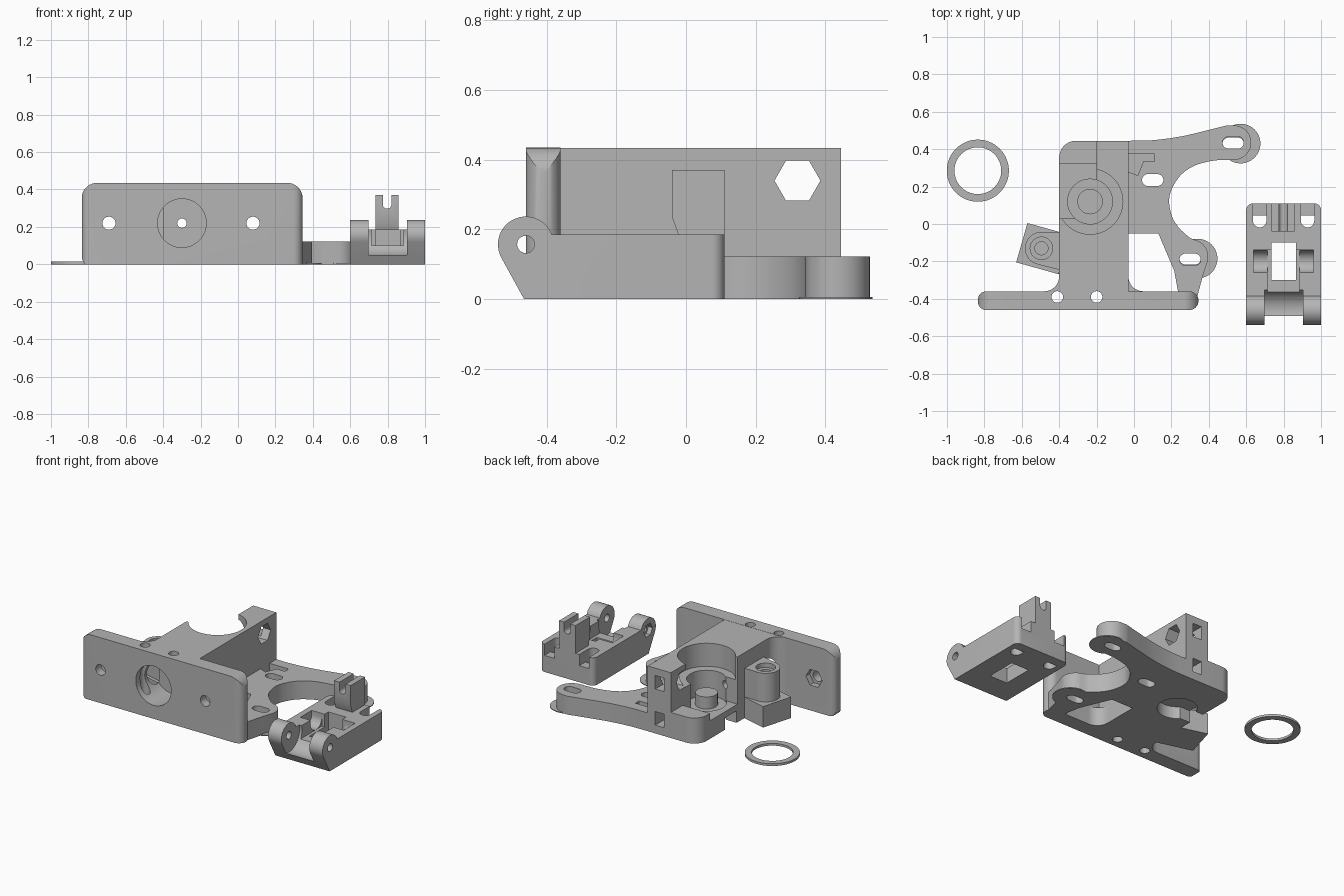
import bpy, bmesh, math
from mathutils import Vector

if "Cube" in bpy.data.objects:
    bpy.data.objects.remove(bpy.data.objects["Cube"], do_unlink=True)

grey = bpy.data.materials.new("plain_grey")
grey.use_nodes = True
grey.diffuse_color = (0.46, 0.46, 0.46, 1)
grey.node_tree.nodes["Principled BSDF"].inputs["Base Color"].default_value = (0.46, 0.46, 0.46, 1)


def prism(name, axis, pts, lo, hi):
    """Extrude a flat outline along an axis."""
    place = {"x": lambda p, w: (w, p[0], p[1]),
             "y": lambda p, w: (p[0], w, p[1]),
             "z": lambda p, w: (p[0], p[1], w)}[axis]
    bm = bmesh.new()
    ends = [[bm.verts.new(place(p, w)) for p in pts] for w in (lo, hi)]
    bm.faces.new(ends[0])
    bm.faces.new(ends[1])
    for i in range(len(pts)):
        j = (i + 1) % len(pts)
        bm.faces.new((ends[0][i], ends[0][j], ends[1][j], ends[1][i]))
    bmesh.ops.recalc_face_normals(bm, faces=bm.faces)
    me = bpy.data.meshes.new(name)
    bm.to_mesh(me)
    bm.free()
    me.materials.append(grey)
    ob = bpy.data.objects.new(name, me)
    bpy.context.scene.collection.objects.link(ob)
    return ob


def arc(cx, cy, r, start=0, end=360, n=40):
    last = n if end - start in (360, -360) else n - 1
    angles = [math.radians(start + (end - start) * i / last) for i in range(n)]
    return [(cx + r * math.cos(a), cy + r * math.sin(a)) for a in angles]


def rect(x0, x1, y0, y1):
    return [(x0, y0), (x1, y0), (x1, y1), (x0, y1)]


def slot(cx, cy, half, r):
    return arc(cx + half, cy, r, -90, 90, 12) + arc(cx - half, cy, r, 90, 270, 12)


def smooth(pts, steps=5):
    """Catmull-Rom curve through a few points."""
    p = [Vector(q) for q in [pts[0]] + pts + [pts[-1]]]
    out = []
    for a, b, c, d in zip(p, p[1:], p[2:], p[3:]):
        for i in range(steps):
            t = i / steps
            out.append(tuple(0.5 * (2 * b + (c - a) * t + (2 * a - 5 * b + 4 * c - d) * t ** 2
                                    + (3 * b - a - 3 * c + d) * t ** 3)))
    return out + [pts[-1]]


def combine(ob, op, *args):
    """Boolean a helper prism into an object and bake the result."""
    tool = prism("helper", *args)
    tool.hide_render = True
    mod = ob.modifiers.new("bool", "BOOLEAN")
    mod.operation, mod.solver, mod.object = op, "EXACT", tool
    bpy.context.view_layer.update()
    graph = bpy.context.evaluated_depsgraph_get()
    baked = bpy.data.meshes.new_from_object(ob.evaluated_get(graph))
    ob.modifiers.clear()
    ob.data = baked
    bpy.data.objects.remove(tool, do_unlink=True)


def cut(ob, *args):
    combine(ob, "DIFFERENCE", *args)


def add(ob, *args):
    combine(ob, "UNION", *args)


# Front mounting plate with rounded top corners and rounded ends
plate = [(-0.82, 0), (0.345, 0)] + arc(0.265, 0.355, 0.08, 0, 90, 10) \
    + arc(-0.755, 0.355, 0.08, 90, 180, 10) + [(-0.835, 0.03)]
mount = prism("mount_body", "y", plate, -0.46, -0.36)
ends = arc(0.295, -0.41, 0.05, -90, 90, 14) + arc(-0.79, -0.405, 0.045, 90, 180, 8) \
    + arc(-0.79, -0.415, 0.045, 180, 270, 8)
combine(mount, "INTERSECT", "z", ends, -0.1, 0.6)

# Low base plate with two curved mounting arms
arms = [(-0.2, -0.4), (-0.2, 0.445)] + smooth([(-0.03, 0.445), (0.1, 0.448), (0.25, 0.468),
                                               (0.4, 0.503), (0.5, 0.528)]) \
    + arc(0.535, 0.435, 0.092, 85, -85, 16) \
    + smooth([(0.5, 0.343), (0.42, 0.338), (0.32, 0.31), (0.24, 0.25), (0.19, 0.15),
              (0.2, 0.05), (0.24, -0.02), (0.3, -0.075)]) \
    + arc(0.305, -0.175, 0.092, 75, -15, 12) + [(0.37, -0.27), (0.335, -0.4)]
add(mount, "z", arms, 0, 0.122)

# Tall central block, filleted into the plate
block = [(-0.48, -0.37)] + arc(-0.48, -0.28, 0.08, -90, 0, 10) \
    + arc(-0.31, 0.355, 0.09, 180, 90, 12) + [(-0.03, 0.445), (-0.03, -0.37)]
add(mount, "z", block, 0, 0.434)

# Angled hinge lug on the left side
add(mount, "z", [(-0.57, 0.005), (-0.63, -0.205), (-0.39, -0.272), (-0.39, -0.045)], 0, 0.14)
lug = [(-0.38, -0.25)] + arc(-0.495, -0.13, 0.088, 255, 75, 20) + [(-0.38, -0.045)]
add(mount, "z", lug, 0.13, 0.33)
cut(mount, "z", arc(-0.495, -0.13, 0.06), 0.3, 0.5)
cut(mount, "z", arc(-0.495, -0.13, 0.035), 0.03, 0.5)

# Gear pocket and lowered back corner
cut(mount, "z", rect(-0.5, -0.2, 0.16, 0.32), 0.12, 0.6)
cut(mount, "z", rect(-0.5, -0.2, 0.31, 0.5), 0.17, 0.6)
cut(mount, "z", arc(-0.235, 0.12, 0.175, n=56), 0.28, 0.6)
cut(mount, "z", arc(-0.235, 0.12, 0.12, n=48), 0.11, 0.6)
cut(mount, "z", rect(-0.5, -0.235, 0.03, 0.17), 0.12, 0.6)
add(mount, "z", arc(-0.235, 0.12, 0.068), 0.09, 0.19)
cut(mount, "z", arc(-0.235, 0.12, 0.12, n=48), -0.1, 0.08)
cut(mount, "z", rect(-0.5, -0.3, 0.04, 0.16), -0.1, 0.08)

# Bore in the front plate, feed hole and bolt holes with nut recesses
cut(mount, "y", arc(-0.3, 0.22, 0.13, n=48), -0.6, -0.26)
cut(mount, "y", arc(-0.3, 0.22, 0.025, n=20), -0.6, 0.6)
for x in (-0.69, 0.08):
    cut(mount, "y", arc(x, 0.22, 0.035, n=24), -0.6, -0.2)
    cut(mount, "y", arc(x, 0.22, 0.06, n=6), -0.4, -0.3)
for x in (-0.41, -0.2):
    cut(mount, "z", arc(x, -0.39, 0.031, n=24), -0.1, 0.6)

# Window and slots in the base
window = [(-0.03, -0.05), (0.13, -0.05), (0.215, -0.25), (0.235, -0.36)] \
    + arc(0.05, -0.28, 0.08, 270, 180, 10)
cut(mount, "z", window, -0.1, 0.2)
for x, y in ((0.1, 0.235), (0.3, -0.19), (0.53, 0.435)):
    cut(mount, "z", slot(x, y, 0.025, 0.032), -0.1, 0.2)

# Nut slots in the back wall
cut(mount, "x", arc(0.32, 0.34, 0.066, n=6), -0.3, 0.1)
for z in (0.34, 0.1):
    cut(mount, "y", rect(-0.15, -0.085, z - 0.045, z + 0.045), 0.32, 0.6)
cut(mount, "z", [(-0.03, 0.375), (0.11, 0.375), (0.11, 0.335), (0.05, 0.335),
                 (0.02, 0.26), (-0.03, 0.28)], 0.06, 0.2)

# Thin pads under the arm ends
parts = [mount]
for i, (x, y) in enumerate(((0.57, 0.43), (0.34, -0.185))):
    pad = prism("arm_pad_%d" % (i + 1), "z", arc(x, y, 0.106, n=48), 0, 0.006)
    cut(pad, "z", slot(x - 0.04, y, 0.025, 0.032), -0.1, 0.2)
    parts.append(pad)

# Separate idler: side profile with a round hinge end
side = [(-0.465, 0), (0.11, 0), (0.11, 0.185), (-0.385, 0.185)] \
    + arc(-0.46, 0.157, 0.08, 25, 208, 24)
idler = prism("idler_lever", "x", side, 0.6, 1)
plan = [(0.6, -0.6), (1, -0.6)] + arc(0.965, 0.075, 0.035, 0, 90, 8) + arc(0.635, 0.075, 0.035, 90, 180, 8)
combine(idler, "INTERSECT", "z", plan, -0.1, 0.6)
cut(idler, "x", arc(-0.46, 0.157, 0.112), 0.697, 0.903)
cut(idler, "x", arc(-0.46, 0.157, 0.025, n=20), 0.5, 1.1)
cut(idler, "x", arc(-0.46, 0.157, 0.045, n=6), 0.5, 0.63)

# Bearing window and axle groove
cut(idler, "z", rect(0.735, 0.865, -0.3, -0.1), -0.1, 0.3)
cut(idler, "z", rect(0.715, 0.885, -0.38, -0.14), 0.1, 0.3)
cut(idler, "x", arc(-0.2, 0.16, 0.06, n=32), 0.64, 0.96)
cut(idler, "z", rect(0.64, 0.96, -0.26, -0.14), 0.16, 0.3)

# Spring post with a notch on top, and bolt slots beside it
post = [(-0.02, 0.1), (0.11, 0.1), (0.11, 0.37), (-0.04, 0.37), (-0.04, 0.235), (-0.02, 0.18)]
add(idler, "x", post, 0.735, 0.857)
cut(idler, "y", arc(0.797, 0.32, 0.023, 180, 360, 12) + [(0.82, 0.5), (0.774, 0.5)], -0.2, 0.3)
for x in (0.672, 0.928):
    cut(idler, "z", arc(x, 0.018, 0.036, 180, 360, 14) + [(x + 0.036, 0.045), (x - 0.036, 0.045)], -0.1, 0.5)
    cut(idler, "z", rect(x - 0.036, x + 0.036, 0.03, 0.2), 0.11, 0.5)
parts.append(idler)

# Loose flat washer
washer = prism("washer_ring", "z", arc(-0.835, 0.285, 0.166, n=64), 0, 0.015)
cut(washer, "z", arc(-0.835, 0.285, 0.125, n=64), -0.1, 0.1)
parts.append(washer)

# Smooth the curved walls, keep edges crisp
bpy.ops.object.select_all(action="DESELECT")
for ob in parts:
    ob.select_set(True)
bpy.context.view_layer.objects.active = mount
bpy.ops.object.shade_smooth_by_angle(angle=math.radians(25))
